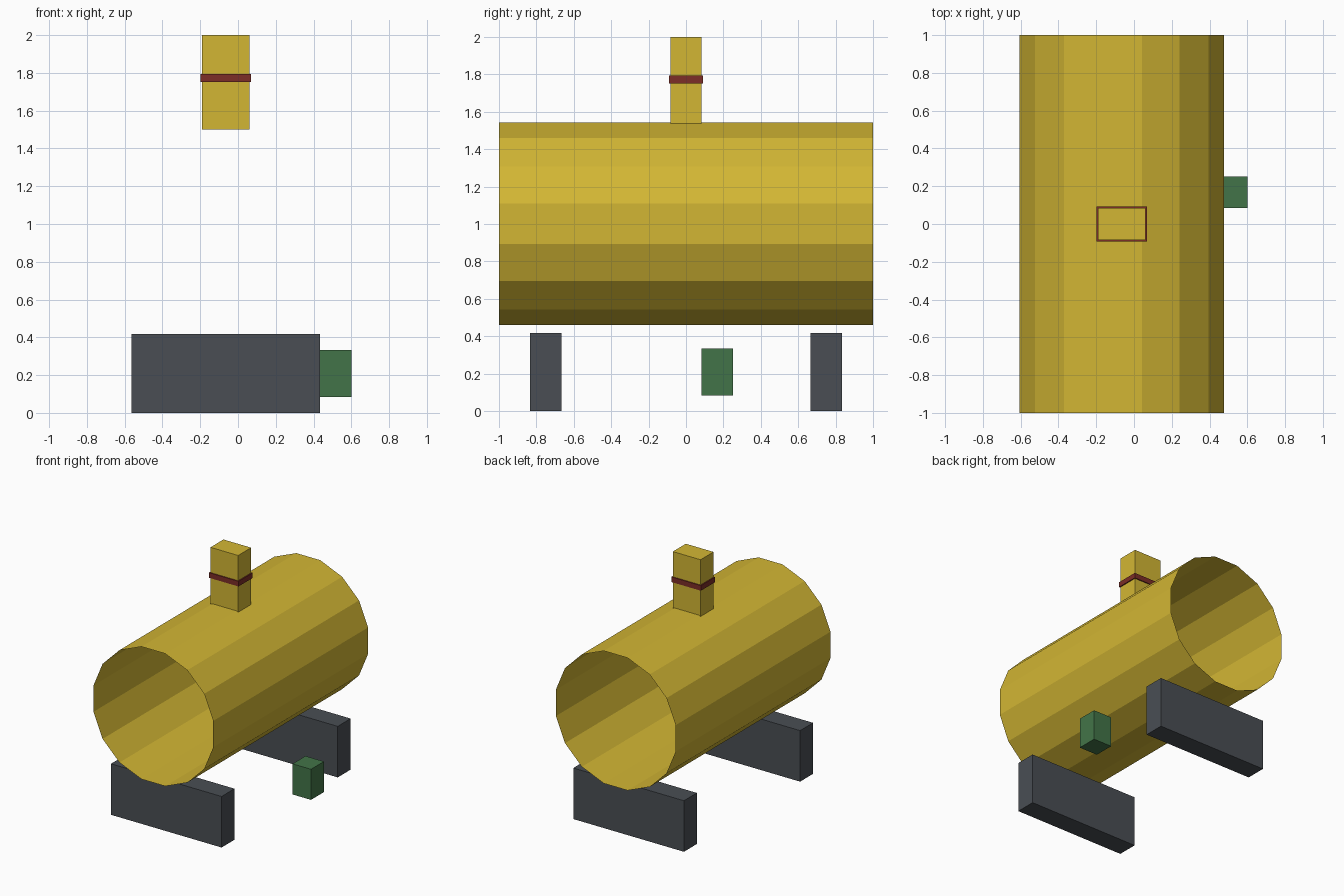
import bpy
import math
from mathutils import Matrix

default = bpy.data.objects.get("Cube")
if default:
    bpy.data.objects.remove(default, do_unlink=True)


def material(name, rgb):
    mat = bpy.data.materials.new(name)
    mat.use_nodes = True
    mat.diffuse_color = (*rgb, 1)
    mat.node_tree.nodes["Principled BSDF"].inputs["Base Color"].default_value = (*rgb, 1)
    return mat


yellow = material("mustard yellow", (0.65, 0.47, 0.034))
grey = material("slate grey", (0.067, 0.076, 0.088))
green = material("dark green", (0.055, 0.175, 0.065))
red = material("brick red", (0.2, 0.027, 0.02))

AXIS_X = -0.065  # centre line of tank, chimney and feet


def box(name, centre, size, mat):
    bpy.ops.mesh.primitive_cube_add(size=1, location=centre)
    obj = bpy.context.object
    obj.name = name
    obj.data.transform(Matrix.Diagonal((*size, 1)))
    obj.data.materials.append(mat)
    return obj


# Tank: open-ended sixteen-sided tube lying along y, flat side up
SIDES = 16
bpy.ops.mesh.primitive_cylinder_add(
    vertices=SIDES, radius=0.552, depth=2, end_fill_type='NOTHING',
    location=(AXIS_X, 0, 1.002))
tank = bpy.context.object
tank.name = "tank"
tank.data.transform(Matrix.Rotation(math.pi / 2, 4, 'X')
                    @ Matrix.Rotation(math.pi / SIDES, 4, 'Z'))
tank.data.materials.append(yellow)

# Chimney with a band around it
box("chimney", (AXIS_X, 0, 1.75), (0.25, 0.167, 0.5), yellow)
band = box("chimney_band", (AXIS_X, 0, 1.773), (0.267, 0.183, 0.042), red)
hole = box("band_cutter", (AXIS_X, 0, 1.773), (0.249, 0.166, 0.2), red)
hole.hide_render = True
hole.hide_viewport = True
cut = band.modifiers.new("hollow", 'BOOLEAN')
cut.operation = 'DIFFERENCE'
cut.solver = 'EXACT'
cut.object = hole

# Support feet, front and back
for side, y in (("front", -0.75), ("back", 0.75)):
    box(side + "_foot", (AXIS_X, y, 0.209), (1, 0.167, 0.417), grey)

# Small box beside the tank
box("side_box", (0.518, 0.167, 0.209), (0.167, 0.167, 0.25), green)
